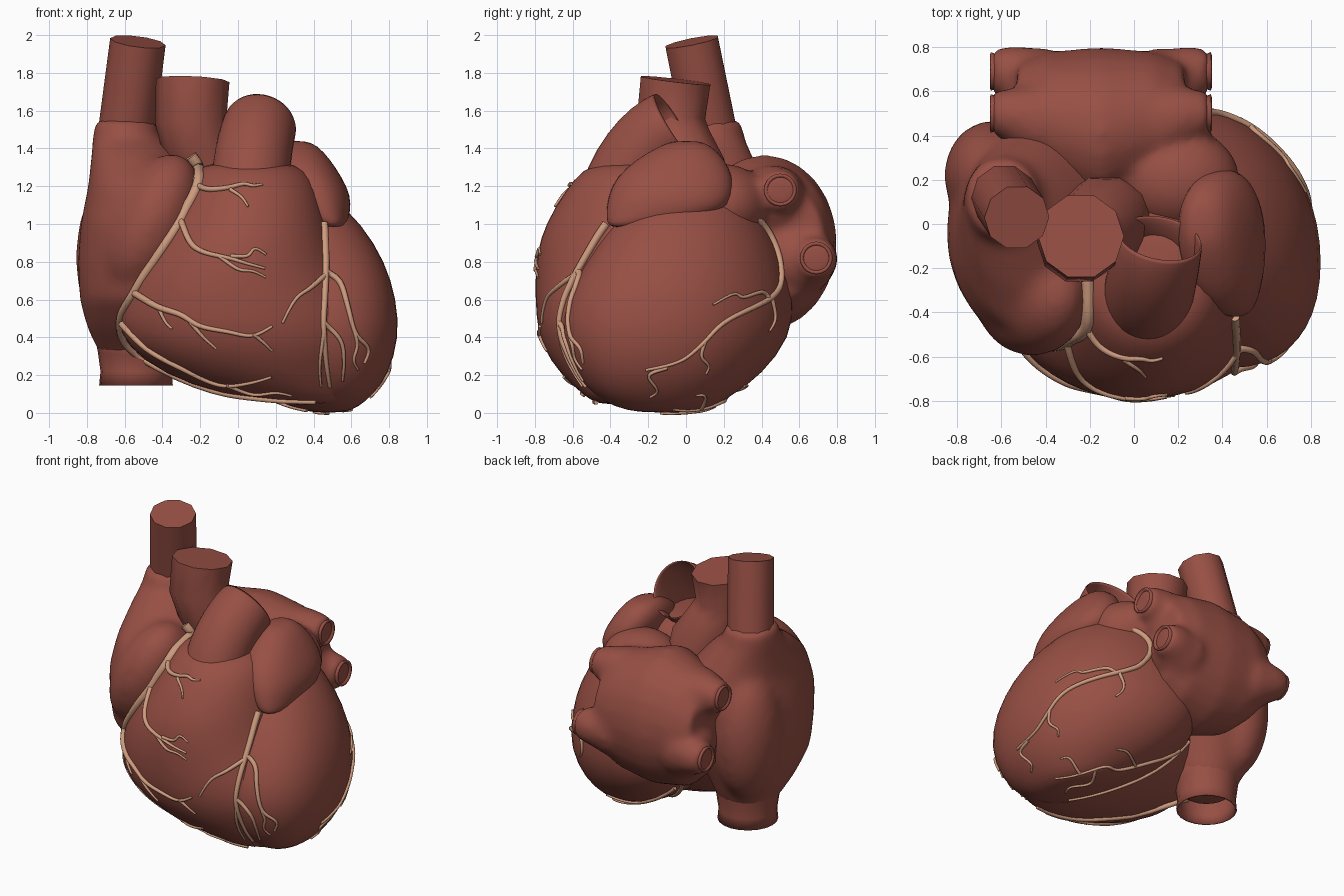
import bpy
import bmesh
import math
from mathutils import Vector, Matrix
from mathutils.bvhtree import BVHTree

if "Cube" in bpy.data.objects:
    bpy.data.objects.remove(bpy.data.objects["Cube"])


def make_material(name, color):
    mat = bpy.data.materials.new(name)
    mat.use_nodes = True
    mat.diffuse_color = color
    for node in mat.node_tree.nodes:
        if node.type == "BSDF_PRINCIPLED":
            node.inputs["Base Color"].default_value = color
            node.inputs["Roughness"].default_value = 0.6
    return mat


MUSCLE = make_material("muscle red", (0.31, 0.079, 0.058, 1))
ARTERY = make_material("artery tan", (0.62, 0.33, 0.21, 1))


# ---------- mesh helpers ----------
def bridge(bm, rings, cap_start=True, cap_end=True):
    n = len(rings[0])
    for low, high in zip(rings, rings[1:]):
        for i in range(n):
            j = (i + 1) % n
            bm.faces.new((low[i], low[j], high[j], high[i]))
    if cap_start:
        bm.faces.new(rings[0][::-1])
    if cap_end:
        bm.faces.new(rings[-1])


def loft(bm, sections, along_x=False, shear=0, fullness=2, n=24):
    """Stack ovals (position, centre u, centre v, radius u, radius v)."""
    def bulge(value):
        return math.copysign(abs(value) ** (2 / fullness), value)

    rings = []
    for pos, cu, cv, ru, rv in sections:
        ring = []
        for i in range(n):
            t = math.tau * i / n
            du = ru * bulge(math.cos(t))
            u, v = cu + du, cv + rv * bulge(math.sin(t)) + shear * du
            ring.append(bm.verts.new((pos, u, v) if along_x else (u, v, pos)))
        rings.append(ring)
    bridge(bm, rings)


def sweep(bm, path, radii, n=20, cap_start=True, cap_end=True):
    """Circles of the given radii set square to a path."""
    pts = [Vector(p) for p in path]
    rings = []
    for k, (p, r) in enumerate(zip(pts, radii)):
        tangent = pts[min(k + 1, len(pts) - 1)] - pts[max(k - 1, 0)]
        frame = Vector((0, 0, 1)).rotation_difference(tangent)
        rings.append([bm.verts.new(p + frame @ Vector((r * math.cos(math.tau * i / n),
                                                       r * math.sin(math.tau * i / n), 0)))
                      for i in range(n)])
    bridge(bm, rings, cap_start, cap_end)


def ellipsoid(bm, center, radii, tilt=0):
    matrix = (Matrix.Translation(center) @ Matrix.Rotation(tilt, 4, "Y")
              @ Matrix.Diagonal((*radii, 1)))
    bmesh.ops.create_uvsphere(bm, u_segments=24, v_segments=16, radius=1, matrix=matrix)


def finish(name, bm, subsurf=0, blend=0, wall=0):
    bmesh.ops.recalc_face_normals(bm, faces=bm.faces[:])
    mesh = bpy.data.meshes.new(name)
    bm.to_mesh(mesh)
    bm.free()
    mesh.materials.append(MUSCLE)
    mesh.shade_smooth()
    if not subsurf and not blend:
        mesh.set_sharp_from_angle(angle=math.radians(45))
    obj = bpy.data.objects.new(name, mesh)
    bpy.context.collection.objects.link(obj)
    if wall:
        mod = obj.modifiers.new("wall", "SOLIDIFY")
        mod.thickness, mod.offset = wall, 0
    if blend:
        mod = obj.modifiers.new("blend", "REMESH")
        mod.mode, mod.voxel_size, mod.use_smooth_shade = "VOXEL", 0.022, True
        mod = obj.modifiers.new("soften", "SMOOTH")
        mod.factor, mod.iterations = 0.5, blend
    if subsurf:
        obj.modifiers.new("round", "SUBSURF").levels = subsurf
        obj.modifiers["round"].render_levels = subsurf
    return obj


# ---------- ventricles ----------
bm = bmesh.new()
loft(bm, [(0, .48, -.1, .08, .14), (.03, .46, -.12, .18, .26), (.1, .42, -.12, .3, .37),
          (.2, .37, -.09, .43, .48), (.4, .305, -.055, .555, .6), (.6, .27, -.035, .575, .595),
          (.8, .255, 0, .53, .515), (1, .22, .02, .44, .41), (1.15, .2, .05, .3, .28),
          (1.22, .2, .05, .15, .14)], shear=-0.23, fullness=2.2)
left_ventricle = finish("left_ventricle", bm, 1)

bm = bmesh.new()
loft(bm, [(.04, .38, -.35, .15, .12), (.1, .27, -.31, .37, .24), (.2, .12, -.29, .51, .375),
          (.35, .05, -.28, .65, .49), (.5, .035, -.25, .69, .55), (.7, 0, -.24, .6, .565),
          (.85, .015, -.26, .51, .535), (1, .045, -.28, .43, .47), (1.18, .07, -.28, .36, .36),
          (1.29, .07, -.26, .29, .29), (1.33, .06, -.25, .2, .19)])
right_ventricle = finish("right_ventricle", bm, 1)

# ---------- right atrium with its auricle and two great veins ----------
bm = bmesh.new()
loft(bm, [(.26, -.54, .08, .15, .15), (.32, -.54, .08, .2, .2), (.45, -.53, .02, .27, .31),
          (.6, -.5, -.04, .34, .42), (.8, -.47, -.04, .38, .48), (1, -.46, -.05, .375, .5),
          (1.2, -.46, -.03, .335, .46), (1.35, -.53, .04, .25, .32), (1.46, -.59, .11, .18, .2),
          (1.555, -.6, .12, .165, .18)])
ellipsoid(bm, (-.46, -.32, 1), (.22, .28, .4), math.radians(25))
ellipsoid(bm, (-.64, .22, .82), (.22, .25, .45))
right_atrium = finish("right_atrium", bm, blend=30)

bm = bmesh.new()
sweep(bm, [(-.54, .08, .145), (-.54, .08, .22), (-.54, .08, .32), (-.53, .06, .46)],
      [.19, .183, .198, .24], cap_start=False, cap_end=False)
finish("lower_vena_cava", bm, wall=.01)

bm = bmesh.new()
sweep(bm, [(-.6, .14, 1.42), (-.53, .03, 1.965)], [.15, .148], n=10)
finish("upper_vena_cava", bm)

# ---------- left atrium drawn out into four lung veins ----------
bm = bmesh.new()
MID = -.15
loft(bm, [(MID + side * half, cy, .9, ry, rz)
          for side, half, cy, ry, rz in [(-1, .38, .53, .2, .28), (-1, .24, .46, .32, .41),
                                         (0, 0, .41, .39, .47),
                                         (1, .24, .46, .32, .41), (1, .38, .53, .2, .28)]],
     along_x=True)
ellipsoid(bm, (.2, .2, 1.1), (.28, .24, .22))
STUBS = [(side, y, z) for side in (-1, 1) for y, z in ((.5, 1.18), (.69, .82))]
for side, y, z in STUBS:
    sweep(bm, [(MID + side * .12, .46, .45 + z / 2), (MID + side * .34, y - .03, z - .02),
               (MID + side * .42, y, z), (MID + side * .49, y, z)], [.28, .17, .12, .1])
finish("left_atrium", bm, blend=16)

for k, (side, y, z) in enumerate(STUBS):
    bm = bmesh.new()
    sweep(bm, [(MID + side * d, y, z) for d in (.42, .47, .5)], [.085, .07, .08],
          cap_start=False, cap_end=False)
    finish(f"lung_vein_{k + 1}", bm, wall=.015)

bm = bmesh.new()
loft(bm, [(.98, .5, -.3, .05, .1), (1.01, .48, -.21, .1, .21), (1.06, .45, -.11, .145, .315),
          (1.15, .42, -.08, .18, .335), (1.25, .38, -.06, .17, .31), (1.34, .34, -.03, .15, .24),
          (1.42, .32, 0, .1, .13), (1.44, .31, 0, .04, .06)], fullness=2.2)
left_auricle = finish("left_auricle", bm, 1)

# ---------- great arteries ----------
bm = bmesh.new()
sweep(bm, [(-.1, .03, 1.1), (-.14, .01, 1.28), (-.21, -.05, 1.42), (-.25, -.08, 1.55),
           (-.24, -.055, 1.76)], [.2, .21, .195, .19, .195], n=10)
aorta = finish("aorta", bm)

bm = bmesh.new()
sweep(bm, [(.06, -.37, 1.08), (.06, -.34, 1.22), (.08, -.25, 1.37), (.1, -.16, 1.47),
           (.12, -.06, 1.53)], [.2, .2, .2, .195, .19], cap_start=False, cap_end=False)
finish("pulmonary_trunk", bm, 1, wall=.015)

# ---------- coronary arteries, laid on the surface ----------
bpy.context.view_layer.update()
depsgraph = bpy.context.evaluated_depsgraph_get()
SURFACES = [BVHTree.FromObject(o, depsgraph) for o in
            (left_ventricle, right_ventricle, right_atrium, left_auricle, aorta)]
VIEWS = {
    "front": (lambda a, b: Vector((a, -3, b)), Vector((0, 1, 0))),
    "side": (lambda a, b: Vector((3, a, b)), Vector((-1, 0, 0))),
    "below": (lambda a, b: Vector((a, b, -3)), Vector((0, 0, 1))),
}


def artery(name, view, start, end, path, steps=6):
    place, direction = VIEWS[view]
    flat = [Vector(p) for p in path]
    flat = [flat[0] * 2 - flat[1]] + flat + [flat[-1] * 2 - flat[-2]]
    pts = []
    for a, b, c, d in zip(flat, flat[1:], flat[2:], flat[3:]):
        for s in range(steps):
            t = s / steps
            q = (b * 2 + (c - a) * t + (a * 2 - b * 5 + c * 4 - d) * t ** 2
                 + (b * 3 - a - c * 3 + d) * t ** 3) / 2
            hits = [tree.ray_cast(place(*q), direction) for tree in SURFACES]
            hits = [h for h in hits if h[0] is not None]
            if hits:
                where, normal = min(hits, key=lambda h: h[3])[:2]
                pts.append(where + normal * .006)
    for _ in range(2):
        pts = pts[:1] + [(p + q * 2 + r) / 4 for p, q, r in zip(pts, pts[1:], pts[2:])] + pts[-1:]
    curve = bpy.data.curves.new(name, "CURVE")
    curve.dimensions = "3D"
    curve.bevel_depth, curve.bevel_resolution, curve.use_fill_caps = 1, 2, True
    spline = curve.splines.new("POLY")
    spline.points.add(len(pts) - 1)
    for k, (point, p) in enumerate(zip(spline.points, pts)):
        point.co = (*p, 1)
        point.radius = start + (end - start) * k / (len(pts) - 1)
    spline.use_smooth = True
    curve.materials.append(ARTERY)
    bpy.context.collection.objects.link(bpy.data.objects.new(name, curve))


artery("right_coronary", "front", .034, .012,
       [(-.25, 1.36), (-.21, 1.3), (-.21, 1.2), (-.3, 1.03), (-.45, .8), (-.55, .63), (-.62, .5),
        (-.6, .37), (-.45, .25), (-.28, .17), (-.1, .11), (.2, .07), (.45, .06)])
artery("upper_branch", "front", .017, .007,
       [(-.21, 1.2), (-.15, 1.18), (-.05, 1.19), (.03, 1.21), (.08, 1.2), (.14, 1.21)])
artery("upper_twig", "front", .011, .006, [(-.04, 1.18), (.02, 1.14), (.06, 1.08)])
artery("middle_branch", "front", .018, .007,
       [(-.3, 1.02), (-.25, .9), (-.18, .85), (-.05, .82), (.05, .79), (.16, .76)])
artery("middle_twig_high", "front", .011, .006, [(-.04, .83), (.05, .83), (.09, .87), (.16, .83)])
artery("middle_twig_low", "front", .011, .006, [(-.1, .83), (0, .76), (.08, .75), (.16, .71)])
artery("lower_branch", "front", .02, .008,
       [(-.54, .63), (-.42, .56), (-.3, .52), (-.2, .46), (-.05, .43), (.08, .41), (.2, .47)])
artery("lower_twig_start", "front", .011, .006, [(-.42, .56), (-.38, .48), (-.34, .44)])
artery("lower_twig", "front", .012, .006, [(-.25, .48), (-.18, .4), (-.1, .33)])
artery("lower_twig_end", "front", .011, .006, [(.08, .42), (.14, .37), (.19, .32)])
artery("margin_branch", "front", .018, .007,
       [(-.61, .47), (-.48, .34), (-.3, .24), (-.1, .15), (.06, .16), (.2, .2)])
artery("margin_twig", "front", .011, .006, [(-.06, .15), (.08, .1), (.2, .11), (.3, .09)])
artery("left_descending", "front", .022, .01,
       [(.45, 1), (.46, .8), (.455, .6), (.45, .45), (.47, .25), (.49, .12)])
artery("inner_branch", "front", .015, .007, [(.46, .73), (.38, .66), (.3, .6), (.22, .45)])
artery("outer_branch", "front", .018, .008,
       [(.46, .75), (.54, .69), (.58, .56), (.62, .42), (.69, .34), (.66, .25)])
artery("outer_twig", "front", .012, .006, [(.61, .45), (.63, .36), (.61, .28), (.64, .22)])
artery("apex_branch", "front", .015, .007, [(.45, .48), (.54, .39), (.56, .28), (.55, .15)])
artery("apex_twig", "front", .011, .006, [(.45, .42), (.43, .25), (.44, .12)])
artery("circumflex", "side", .022, .008,
       [(.25, 1.1), (.4, 1), (.48, .85), (.5, .7), (.46, .62), (.38, .57), (.2, .48), (.08, .36),
        (-.04, .27), (-.25, .22)])
artery("circumflex_branch", "side", .013, .006,
       [(.44, .6), (.4, .64), (.3, .61), (.25, .63), (.12, .56)])
artery("circumflex_twig", "side", .012, .006, [(.45, .61), (.47, .5), (.43, .42)])
artery("side_twig", "side", .011, .006, [(-.1, .24), (-.2, .2), (-.15, .12), (-.2, .08)])
artery("side_twig_long", "side", .011, .006, [(.1, .38), (.08, .3), (.12, .25), (.1, .2)])
artery("back_descending", "below", .016, .008, [(-.2, .3), (0, .12), (.2, -.06), (.4, -.25)])
artery("back_branch", "below", .014, .007,
       [(-.12, .3), (.1, .28), (.3, .2), (.4, .2), (.5, .1), (.62, -.1)])
artery("back_twig", "below", .011, .006, [(.2, .25), (.32, .32), (.42, .3)])
artery("back_twig_low", "below", .011, .006, [(.45, .15), (.4, .04), (.48, -.06), (.45, -.15)])
artery("back_twig_end", "below", .011, .006, [(.52, .08), (.62, .1), (.66, .04)])
